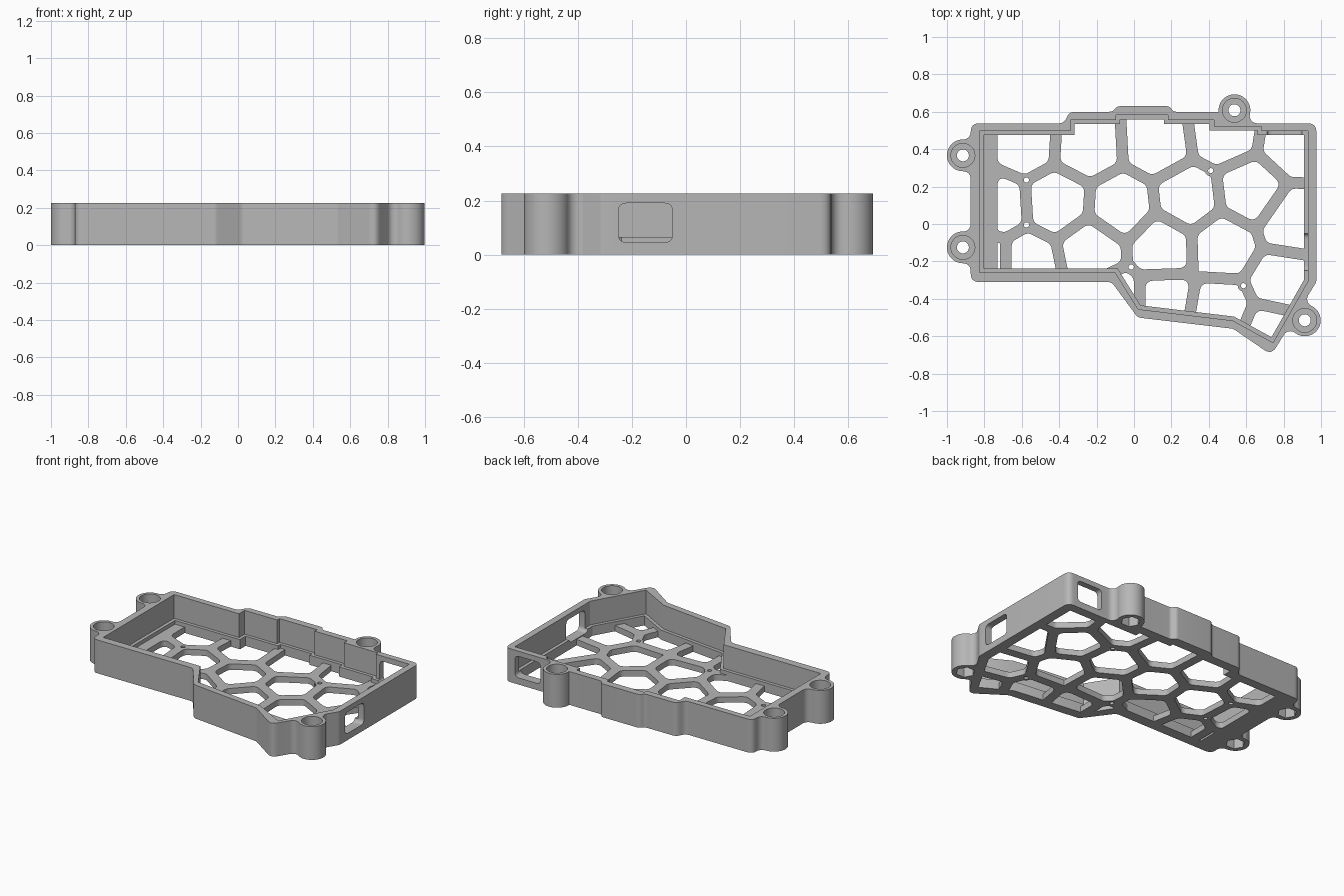
import bpy, bmesh
from math import sin, cos, pi, atan2, sqrt
from mathutils import Vector

if "Cube" in bpy.data.objects:
    bpy.data.objects.remove(bpy.data.objects["Cube"])

HEIGHT, FLOOR, LEDGE = 0.225, 0.04, 0.065

grey = bpy.data.materials.new("plain grey")
grey.use_nodes = True
grey.diffuse_color = (0.47, 0.47, 0.47, 1)
grey.node_tree.nodes["Principled BSDF"].inputs["Base Color"].default_value = (0.47, 0.47, 0.47, 1)


def arc(c, r, a, b, n):
    return [Vector((c[0] + r * cos(a + (b - a) * i / n), c[1] + r * sin(a + (b - a) * i / n)))
            for i in range(n + 1)]


def circle(c, r, n=40):
    return arc(c, r, 0, 2 * pi, n)[:-1]


def rounded(pts, r, n=6):
    """Round every corner with a quadratic blend."""
    pts = [Vector(p) for p in pts]
    out = []
    for i, p in enumerate(pts):
        a, b = pts[i - 1] - p, pts[(i + 1) % len(pts)] - p
        half = a.angle(b) / 2
        s = min(r / max(sin(half) / max(cos(half), 1e-4), 0.1), a.length * 0.45, b.length * 0.45)
        p0, p1 = p + a.normalized() * s, p + b.normalized() * s
        for k in range(n + 1):
            t = k / n
            out.append(p0 * (1 - t) ** 2 + p * 2 * t * (1 - t) + p1 * t * t)
    return out


def grown(pts, d):
    """Offset a clockwise outline outwards."""
    pts = [Vector(p) for p in pts]
    out = []
    for i, p in enumerate(pts):
        e, f = (p - pts[i - 1]).normalized(), (pts[(i + 1) % len(pts)] - p).normalized()
        m, k = Vector((-e.y, e.x)), Vector((-f.y, f.x))
        out.append(p + (m + k) * d / (1 + m.dot(k)))
    return out


def prisms(name, profiles, lo, hi, place=lambda u, v, w: (u, v, w)):
    """Extrude profiles from lo to hi as one object."""
    bm = bmesh.new()
    for prof in profiles:
        low = [bm.verts.new(place(p[0], p[1], lo)) for p in prof]
        top = [bm.verts.new(place(p[0], p[1], hi)) for p in prof]
        bm.faces.new(low)
        bm.faces.new(top)
        for i in range(len(prof)):
            bm.faces.new((low[i - 1], low[i], top[i], top[i - 1]))
    bmesh.ops.recalc_face_normals(bm, faces=bm.faces[:])
    mesh = bpy.data.meshes.new(name)
    bm.to_mesh(mesh)
    bm.free()
    mesh.materials.append(grey)
    ob = bpy.data.objects.new(name, mesh)
    bpy.context.collection.objects.link(ob)
    return ob


def combine(target, other, operation):
    mod = target.modifiers.new("combine", 'BOOLEAN')
    mod.operation, mod.solver, mod.object = operation, 'EXACT', other
    bpy.context.view_layer.objects.active = target
    bpy.ops.object.modifier_apply(modifier=mod.name)
    bpy.data.objects.remove(other)


def boss(c, p, q, R=0.085, rf=0.04):
    """Screw boss outline, blended into the wall running from p to q (clockwise)."""
    c, p, q = Vector(c), Vector(p), Vector(q)
    t = (q - p).normalized()
    n = Vector((-t.y, t.x))
    d = (c - p).dot(n)
    foot = c - n * d
    L = sqrt((R + rf) ** 2 - (rf - d) ** 2)
    a = atan2(d - rf, L)
    side = [Vector((-L, -0.03))] + arc((-L, rf), rf, -pi / 2, a, 6)
    pts = side + arc((0, d), R, pi + a, -a, 32)[1:-1] + [Vector((-v.x, v.y)) for v in reversed(side)]
    return [foot + t * v.x + n * v.y for v in pts]


# Outlines, clockwise from the back left corner
outer = [(-.873, .538), (-.375, .538), (-.345, .6), (-.115, .6), (-.09, .63), (.19, .63), (.21, .6),
         (.6, .6), (.6, .538), (.975, .538), (.975, -.31), (.735, -.7), (.53, -.56), (.02, -.5),
         (-.12, -.31), (-.873, -.31)]
inner = [(-.803, .475), (-.318, .475), (-.318, .535), (-.075, .535), (-.075, .56), (.16, .56),
         (.16, .535), (.405, .535), (.405, .5), (.66, .5), (.66, .475), (.908, .475), (.908, -.3),
         (.735, -.605), (.535, -.495), (.035, -.435), (-.088, -.237), (-.803, -.237)]

# Wall frame with screw bosses
wall = prisms("wall_frame", [rounded(outer, .045)], 0, HEIGHT)
bosses = [((-.915, .367), outer[-1], outer[0]), ((-.915, -.125), outer[-1], outer[0]),
          ((.537, .608), outer[8], outer[9]), ((.913, -.515), outer[10], outer[11])]
for b in bosses:
    combine(wall, prisms("boss", [boss(*b)], 0, HEIGHT), 'UNION')

# Stepped cavity
combine(wall, prisms("cavity", [inner], -1, 1), 'DIFFERENCE')
combine(wall, prisms("upper_cavity", [grown(inner, .022)], LEDGE, 1), 'DIFFERENCE')

# Screw holes: recess on top, nut pocket below
centres = [b[0] for b in bosses]
for r, sides, lo, hi in ((.032, 32, -1, 1), (.064, 40, .16, 1), (.06, 6, -1, .085)):
    combine(wall, prisms("hole", [circle(c, r, sides) for c in centres], lo, hi), 'DIFFERENCE')


# Cable windows in the right-hand and back walls
def window(u0, u1):
    return [rounded([(u0, .045), (u0, .19), (u1, .19), (u1, .045)], .03)]


combine(wall, prisms("side_window", window(-.25, -.05), .8, 1.2, lambda u, v, w: (w, u, v)), 'DIFFERENCE')
combine(wall, prisms("back_window", window(.71, .9), .4, .8, lambda u, v, w: (u, w, v)), 'DIFFERENCE')

# Floor lattice: cells around seed points, each pulled in by half a web
seeds = [Vector(s) for s in (
    (-.59, .44), (-.25, .42), (.12, .44), (.48, .49), (.86, .43),
    (-.74, .09), (-.41, .11), (-.07, .09), (.29, .13), (.62, .17), (.85, .01),
    (-.57, -.21), (-.8, -.21), (-.23, -.14), (.15, -.12), (.47, -.11),
    (-.1, -.42), (.16, -.42), (.45, -.47), (.8, -.31), (.74, -.59))]


def clip(poly, point, n):
    """Keep the part of a polygon behind a line."""
    out = []
    for i, b in enumerate(poly):
        a = poly[i - 1]
        da, db = (a - point).dot(n), (b - point).dot(n)
        if (da > 0) != (db > 0):
            out.append(a.lerp(b, da / (da - db)))
        if db <= 0:
            out.append(b)
    return out


cells = []
for s in seeds:
    cell = [Vector(p) for p in ((-.73, -1), (1.1, -1), (1.1, 1), (-.73, 1))]
    for o in seeds:
        if o != s and cell:
            n = (o - s).normalized()
            cell = clip(cell, (s + o) / 2 - n * .031, n)
    if len(cell) > 2:
        cells.append(rounded(cell, .045))

floor = prisms("floor_lattice", [inner], 0, FLOOR)
combine(floor, prisms("cells", cells, -1, 1), 'DIFFERENCE')

# Small mounting holes on the lattice joints
mounts = [(-.575, .235), (-.575, -.005), (.41, .285), (-.015, -.23), (.585, -.33)]
combine(floor, prisms("pads", [circle(m, .03, 24) for m in mounts], 0, FLOOR), 'UNION')
combine(floor, prisms("pins", [circle(m, .014, 16) for m in mounts], -1, 1), 'DIFFERENCE')

for ob in (wall, floor):
    bpy.ops.object.select_all(action='DESELECT')
    ob.select_set(True)
    bpy.context.view_layer.objects.active = ob
    bpy.ops.object.shade_smooth_by_angle(angle=.5)
